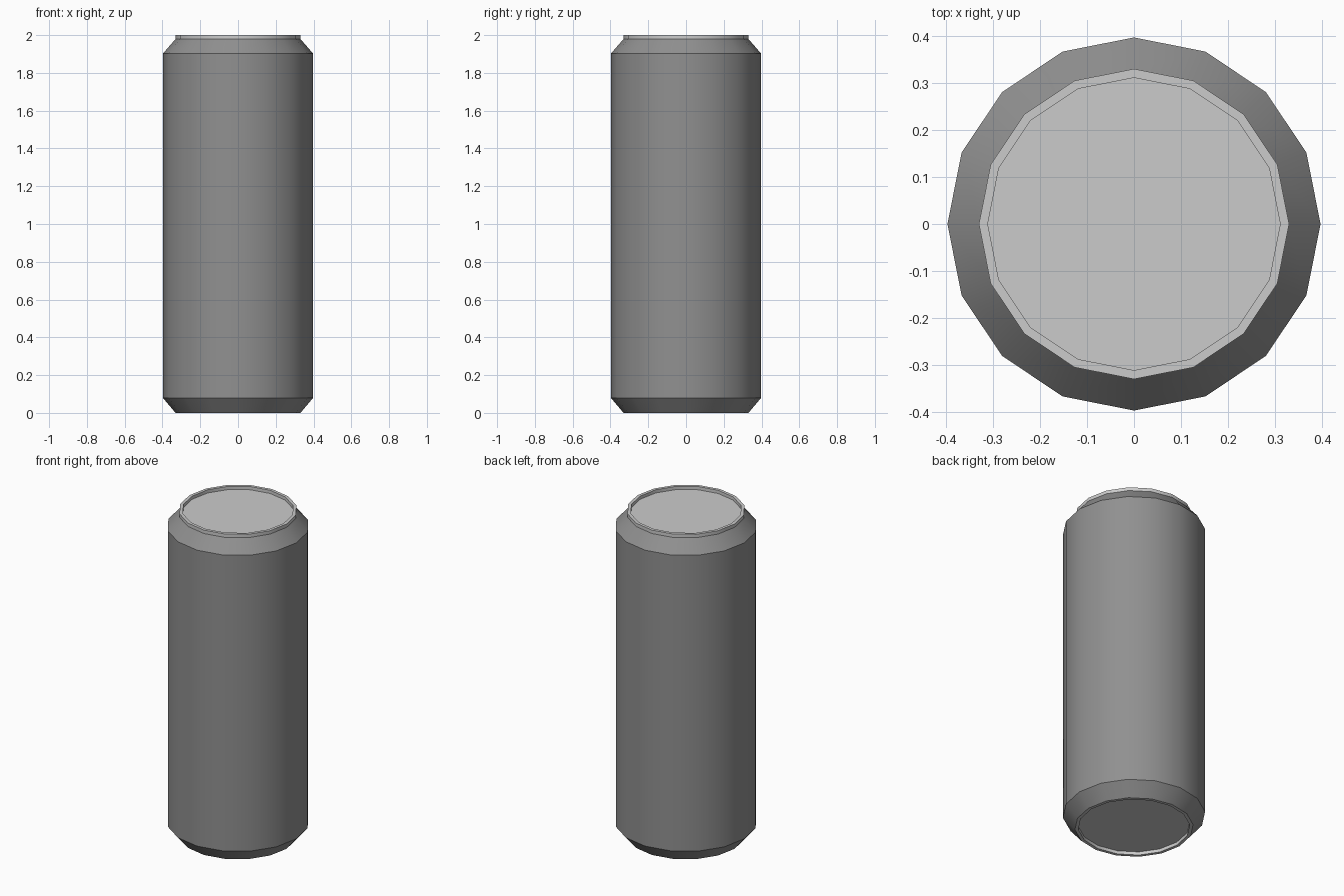
import bpy, bmesh, math

if "Cube" in bpy.data.objects:
    bpy.data.objects.remove(bpy.data.objects["Cube"])

SIDES = 16

# Half cross-section (radius, height), from bottom panel up to lid panel
PROFILE = [
    (0.312, 0.02), (0.312, 0.0), (0.331, 0.0),     # recessed base and foot ring
    (0.398, 0.08), (0.398, 1.902),                 # straight wall
    (0.331, 1.979), (0.331, 2.0),                  # shoulder and rim
    (0.312, 2.0), (0.312, 1.98),                   # recessed lid
]
PAINTED_BANDS = (2, 3, 4)                          # lower bevel, wall, shoulder


def material(name, grey):
    mat = bpy.data.materials.new(name)
    mat.diffuse_color = (grey, grey, grey, 1)
    mat.use_nodes = True
    mat.node_tree.nodes["Principled BSDF"].inputs["Base Color"].default_value = mat.diffuse_color
    return mat


def lathe(name, profile, sides):
    bm = bmesh.new()
    rings = []
    for r, z in profile:
        rings.append([bm.verts.new((r * math.cos(math.tau * i / sides),
                                    r * math.sin(math.tau * i / sides), z))
                      for i in range(sides)])
    for band, (a, b) in enumerate(zip(rings, rings[1:])):
        for i in range(sides):
            j = (i + 1) % sides
            face = bm.faces.new((a[i], a[j], b[j], b[i]))
            face.material_index = 1 if band in PAINTED_BANDS else 0
    # Flat panels closing both ends
    bm.faces.new(rings[0][::-1])
    bm.faces.new(rings[-1])
    bmesh.ops.recalc_face_normals(bm, faces=bm.faces)
    mesh = bpy.data.meshes.new(name)
    bm.to_mesh(mesh)
    bm.free()
    obj = bpy.data.objects.new(name, mesh)
    bpy.context.collection.objects.link(obj)
    return obj


# Drink can: light metal ends, darker painted body
can = lathe("can_body", PROFILE, SIDES)
can.data.materials.append(material("bare_metal", 0.585))
can.data.materials.append(material("dark_paint", 0.28))
bpy.context.view_layer.objects.active = can
can.select_set(True)
bpy.ops.object.shade_smooth_by_angle(angle=math.radians(30))
